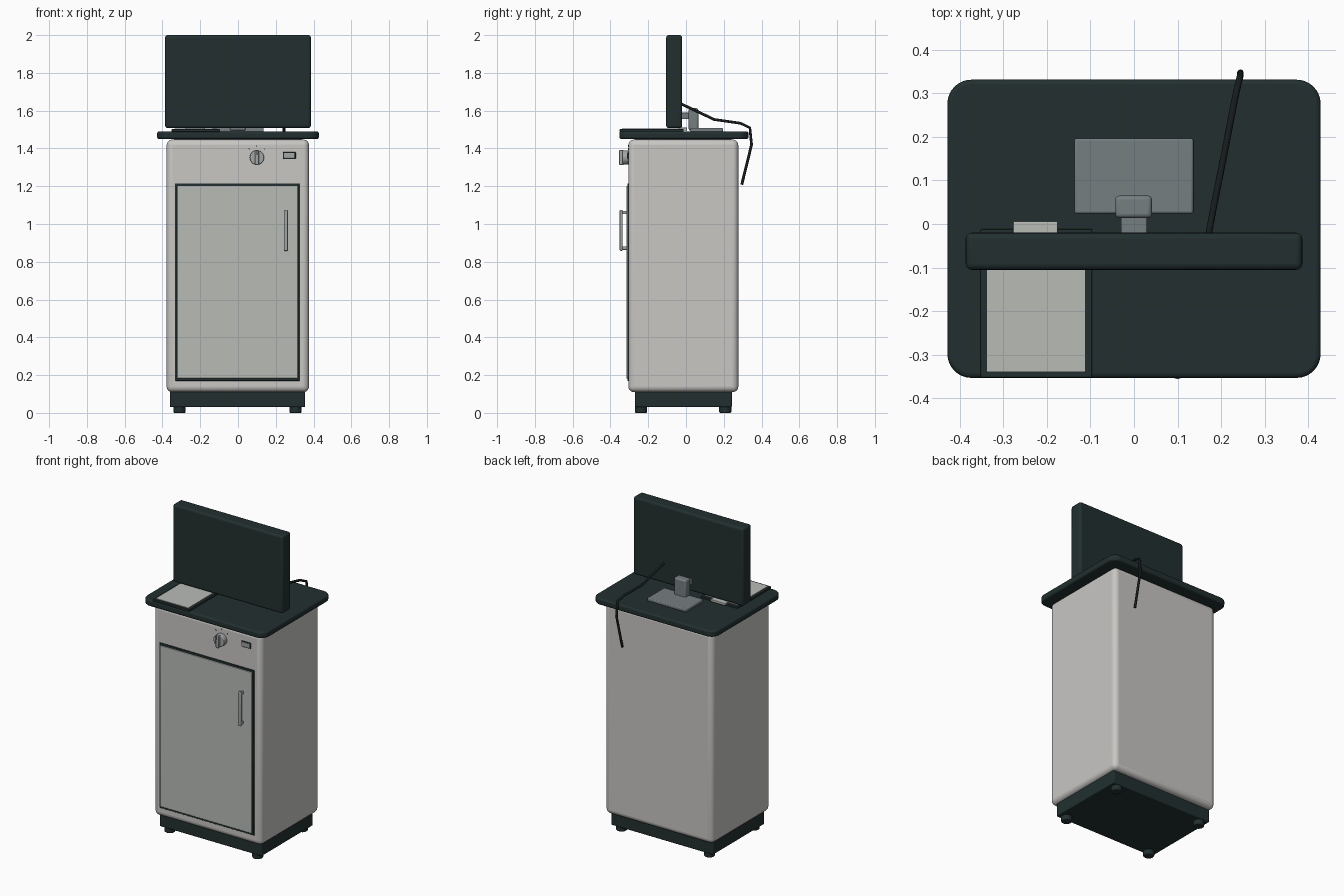
import bpy, bmesh, math
from mathutils import Vector

if "Cube" in bpy.data.objects:
    bpy.data.objects.remove(bpy.data.objects["Cube"])


def material(name, color):
    m = bpy.data.materials.new(name)
    m.diffuse_color = (*color, 1)
    m.use_nodes = True
    m.node_tree.nodes["Principled BSDF"].inputs["Base Color"].default_value = m.diffuse_color
    return m


DARK = material("dark teal", (0.016, 0.028, 0.029))
BODY = material("warm light grey", (0.58, 0.57, 0.55))
PANEL = material("pale panel grey", (0.48, 0.50, 0.47))
METAL = material("metal grey", (0.36, 0.38, 0.38))
STAND = material("stand grey", (0.18, 0.21, 0.22))
BLACK = material("cable black", (0.008, 0.011, 0.011))


def finish(obj, mat, bevel=0, segments=3):
    obj.data.materials.append(mat)
    if bevel:
        mod = obj.modifiers.new("rounded edges", 'BEVEL')
        mod.width, mod.segments = bevel, segments
        mod.limit_method, mod.angle_limit = 'ANGLE', math.radians(40)
    bpy.ops.object.select_all(action='DESELECT')
    obj.select_set(True)
    bpy.context.view_layer.objects.active = obj
    bpy.ops.object.shade_smooth_by_angle(angle=math.radians(40))
    return obj


def box(name, x, y, z, mat, bevel=0, corner=0, segments=3):
    """Box from (min, max) ranges; corner rounds the upright edges first."""
    bm = bmesh.new()
    bmesh.ops.create_cube(bm, size=1)
    for v in bm.verts:
        v.co = Vector([r[0] if c < 0 else r[1] for r, c in zip((x, y, z), v.co)])
    if corner:
        upright = [e for e in bm.edges
                   if abs(e.verts[0].co.z - e.verts[1].co.z) > 1e-5]
        bmesh.ops.bevel(bm, geom=upright, offset=corner, segments=8,
                        profile=0.5, affect='EDGES')
    mesh = bpy.data.meshes.new(name)
    bm.to_mesh(mesh)
    bm.free()
    obj = bpy.data.objects.new(name, mesh)
    bpy.context.collection.objects.link(obj)
    return finish(obj, mat, bevel, segments)


def cylinder(name, loc, radius, depth, mat, rot=(0, 0, 0), bevel=0):
    bpy.ops.mesh.primitive_cylinder_add(vertices=32, radius=radius, depth=depth,
                                        location=loc, rotation=rot)
    obj = bpy.context.object
    obj.name = name
    return finish(obj, mat, bevel)


# Cabinet, plinth, worktop and feet
box("cabinet", (-0.378, 0.376), (-0.305, 0.277), (0.11, 1.447), BODY, 0.03, segments=5)
box("plinth", (-0.36, 0.355), (-0.27, 0.243), (0.03, 0.125), DARK, 0.006)
box("worktop", (-0.428, 0.428), (-0.353, 0.331), (1.45, 1.49), DARK, 0.01, corner=0.055)
box("worktop_support", (-0.34, 0.34), (-0.27, 0.24), (1.44, 1.455), DARK)
for fx in (-0.31, 0.305):
    for fy in (-0.238, 0.208):
        cylinder("foot", (fx, fy, 0.018), 0.032, 0.036, DARK, bevel=0.006)

# Door with dark gasket
box("door_gasket", (-0.334, 0.329), (-0.311, -0.295), (0.17, 1.215), DARK, 0.003)
box("door_panel", (-0.322, 0.317), (-0.316, -0.3), (0.183, 1.202), PANEL, 0.003)

# Door handle on two posts
box("handle_bar", (0.243, 0.264), (-0.351, -0.336), (0.858, 1.075), METAL, 0.005)
for hz in (0.872, 1.061):
    box("handle_post", (0.246, 0.261), (-0.34, -0.31), (hz - 0.009, hz + 0.009), METAL, 0.003)

# Control knob with grip, scale ticks and indicator
knob_x, knob_z = 0.10, 1.352
cylinder("knob", (knob_x, -0.32, knob_z), 0.038, 0.032, METAL,
         (math.pi / 2, 0, 0), 0.004)
box("knob_grip", (0.09, 0.11), (-0.354, -0.33), (1.312, 1.392), METAL, 0.004)
box("knob_pointer", (0.098, 0.102), (-0.356, -0.35), (1.366, 1.39), DARK)
for deg in (-42, 0, 42):
    a = math.radians(deg)
    tick = box("scale_tick", (-0.0015, 0.0015), (-0.307, -0.303), (0.056, 0.066), DARK)
    tick.location = (knob_x, 0, knob_z)
    tick.rotation_euler.y = a
box("indicator_frame", (0.238, 0.306), (-0.309, -0.3), (1.344, 1.381), DARK, 0.003)
box("indicator", (0.243, 0.301), (-0.313, -0.3), (1.349, 1.376), METAL, 0.003)

# Screen and its stand
box("screen", (-0.386, 0.386), (-0.105, -0.02), (1.508, 2.0), DARK, 0.014, segments=4)
box("stand_base", (-0.137, 0.136), (0.024, 0.196), (1.488, 1.508), STAND, 0.005)
box("stand_neck", (-0.043, 0.041), (0.014, 0.065), (1.495, 1.613), STAND, 0.009)
box("stand_bracket", (-0.03, 0.03), (-0.03, 0.02), (1.555, 1.59), STAND, 0.004)

# Clipboard with paper and clip
box("clipboard", (-0.352, -0.096), (-0.352, -0.012), (1.488, 1.502), DARK, 0.003)
box("paper", (-0.337, -0.112), (-0.338, -0.03), (1.5, 1.505), PANEL)
box("clip", (-0.277, -0.175), (-0.04, 0.006), (1.495, 1.51), PANEL, 0.003)

# Cable falling behind the worktop
path = [(0.17, -0.03, 1.638), (0.183, 0.04, 1.605), (0.205, 0.15, 1.553),
        (0.232, 0.29, 1.533), (0.243, 0.338, 1.51), (0.244, 0.347, 1.42),
        (0.24, 0.295, 1.208)]
curve = bpy.data.curves.new("cable", 'CURVE')
curve.dimensions = '3D'
curve.bevel_depth, curve.bevel_resolution, curve.use_fill_caps = 0.0075, 3, True
spline = curve.splines.new('POLY')
spline.points.add(len(path) - 1)
for p, co in zip(spline.points, path):
    p.co = (*co, 1)
curve.materials.append(BLACK)
bpy.context.collection.objects.link(bpy.data.objects.new("cable", curve))
